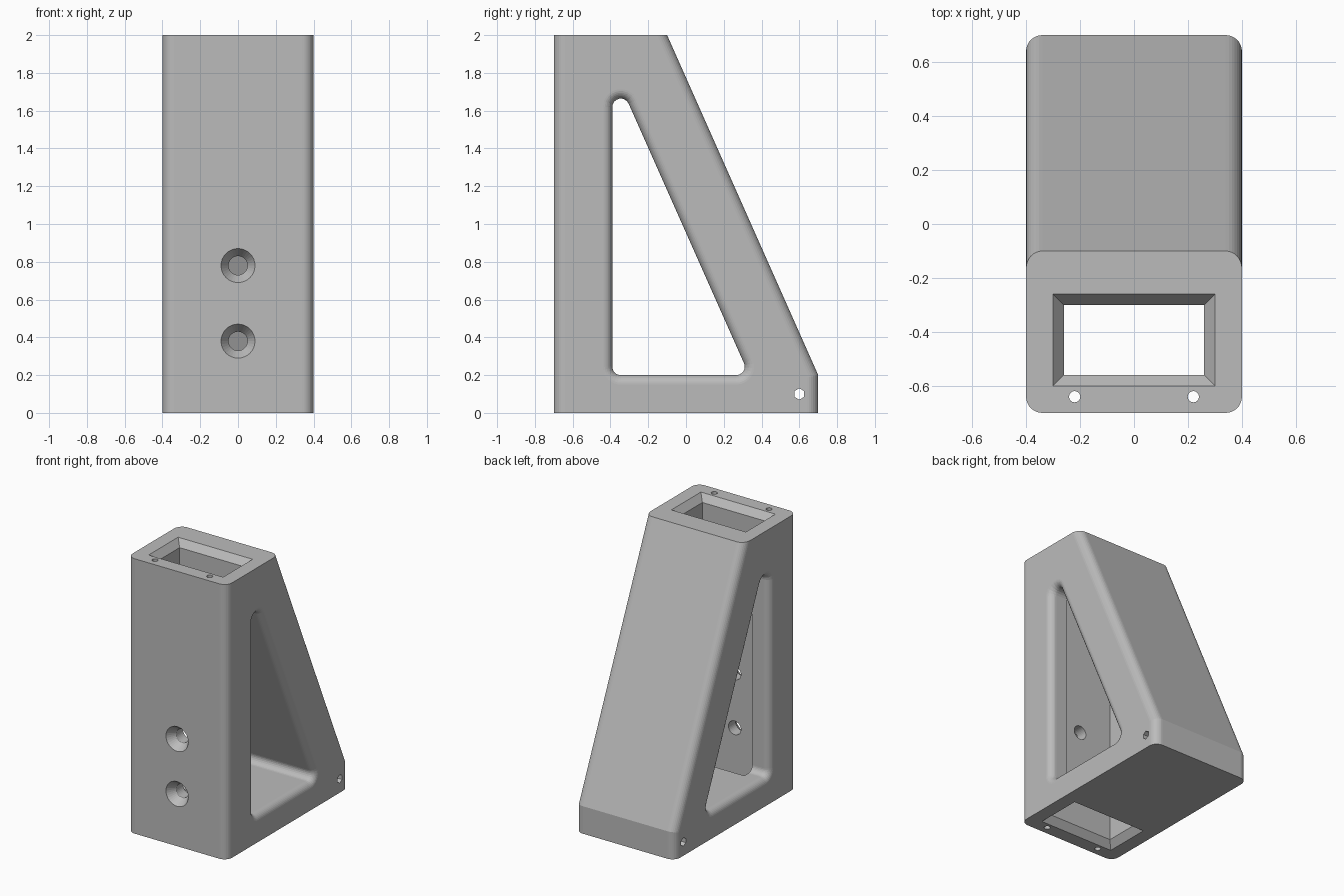
import bpy, bmesh, math
from mathutils import Vector

cube = bpy.data.objects.get("Cube")
if cube:
    bpy.data.objects.remove(cube, do_unlink=True)

HALF = 0.4       # half width of the stand
FILLET = 0.06    # rounding of the long outer edges
LIP = 0.05       # rounding of the window rim

grey = bpy.data.materials.new("plain grey")
grey.use_nodes = True
grey.diffuse_color = (0.5, 0.5, 0.5, 1)
grey.node_tree.nodes["Principled BSDF"].inputs["Base Color"].default_value = (0.5, 0.5, 0.5, 1)


def loft(name, rings):
    """Closed solid through a list of equal-length point rings."""
    bm = bmesh.new()
    loops = [[bm.verts.new(p) for p in ring] for ring in rings]
    for a, b in zip(loops, loops[1:]):
        for i in range(len(a)):
            j = (i + 1) % len(a)
            bm.faces.new((a[i], a[j], b[j], b[i]))
    bm.faces.new(loops[0][::-1])
    bm.faces.new(loops[-1])
    bmesh.ops.recalc_face_normals(bm, faces=bm.faces[:])
    mesh = bpy.data.meshes.new(name)
    bm.to_mesh(mesh)
    bm.free()
    mesh.materials.append(grey)
    obj = bpy.data.objects.new(name, mesh)
    bpy.context.scene.collection.objects.link(obj)
    return obj


def turned(name, axis, centre, steps, sides):
    """Round cutter along an axis; steps are (distance, radius)."""
    turn = Vector((0, 0, 1)).rotation_difference(Vector(axis)).to_matrix()
    angles = [math.tau * i / sides for i in range(sides)]
    return loft(name, [[Vector(centre) + turn @ Vector((r * math.cos(a), r * math.sin(a), d))
                        for a in angles] for d, r in steps])


def rounded_ring(x, centres, radius, steps=8):
    """Rounded polygon in the side plane, arcs about fixed corner centres."""
    pts, n = [], len(centres)
    for i, c in enumerate(centres):
        before, after = c - centres[i - 1], centres[(i + 1) % n] - c
        start = math.atan2(-before.x, before.y)
        sweep = (math.atan2(-after.x, after.y) - start) % math.tau
        for k in range(steps + 1):
            a = start + sweep * k / steps
            pts.append((x, c.x + radius * math.cos(a), c.y + radius * math.sin(a)))
    return pts


# Body: side profile pushed across the width, long edges rounded
profile = [(-0.7, 0), (0.7, 0), (0.7, 0.2), (-0.1, 2), (-0.7, 2)]
body = loft("stand_body", [[(x, y, z) for y, z in profile] for x in (-HALF, HALF)])
bm = bmesh.new()
bm.from_mesh(body.data)
long_edges = [e for e in bm.edges
              if abs(e.verts[0].co.x - e.verts[1].co.x) < 0.01
              and abs(e.verts[0].co.z - e.verts[1].co.z) > 0.01]
bmesh.ops.bevel(bm, geom=long_edges, offset=FILLET, segments=8, profile=0.5, affect='EDGES')
bm.to_mesh(body.data)
bm.free()
body.data.update()

cutters = []

# Side window: rounded triangle with flared rims on both sides
radius, slope = 0.045, 0.8 / 1.8
left, floor, foot = -0.39, 0.2, 0.335
slant = radius * math.hypot(1, slope)
cy, cz = left + radius, floor + radius
right_y = foot - slope * radius - slant
apex_z = cz + (right_y - cy) / slope
centres = [Vector((cy, cz)), Vector((right_y, cz)), Vector((cy, apex_z))]
half_rim = [(HALF + 0.05, LIP)]
for k in range(9):
    t = math.pi / 2 * k / 8
    half_rim.append((HALF - LIP * (1 - math.cos(t)), LIP * (1 - math.sin(t))))
rim = half_rim + [(-x, off) for x, off in reversed(half_rim)]
cutters.append(loft("window_cutter", [rounded_ring(x, centres, radius + off) for x, off in rim]))

# Upright duct, flared at both ends
duct = []
for z, grow in ((-0.02, 0.056), (0.05, 0), (1.95, 0), (2.02, 0.056)):
    hx, hy = 0.26 + grow, 0.13 + grow
    duct.append([(sx * hx, -0.43 + sy * hy, z)
                 for sx, sy in ((-1, -1), (1, -1), (1, 1), (-1, 1))])
cutters.append(loft("duct_cutter", duct))

# Countersunk screw holes in the front wall
for z in (0.38, 0.78):
    cutters.append(turned("screw_hole_cutter", (0, 1, 0), (0, -0.7, z),
                          [(-0.02, 0.1033), (0.06, 0.05), (0.2, 0.05)], 32))

# Narrow upright holes beside the duct
for x in (-0.22, 0.22):
    cutters.append(turned("pin_hole_cutter", (0, 0, 1), (x, -0.64, 0),
                          [(-0.1, 0.021), (2.1, 0.021)], 16))

# Six-sided cross hole near the rear foot
cutters.append(turned("cross_hole_cutter", (1, 0, 0), (0, 0.6, 0.1),
                      [(-0.5, 0.03), (0.5, 0.03)], 6))

# Cut everything out of the body
for obj in bpy.context.view_layer.objects:
    obj.select_set(obj == body)
bpy.context.view_layer.objects.active = body
for cutter in cutters:
    mod = body.modifiers.new("cut", 'BOOLEAN')
    mod.operation = 'DIFFERENCE'
    mod.solver = 'EXACT'
    mod.object = cutter
    bpy.ops.object.modifier_apply(modifier=mod.name)
    bpy.data.objects.remove(cutter, do_unlink=True)

bpy.ops.object.shade_smooth_by_angle(angle=math.radians(22))
weighted = body.modifiers.new("even_shading", 'WEIGHTED_NORMAL')
weighted.keep_sharp = True
